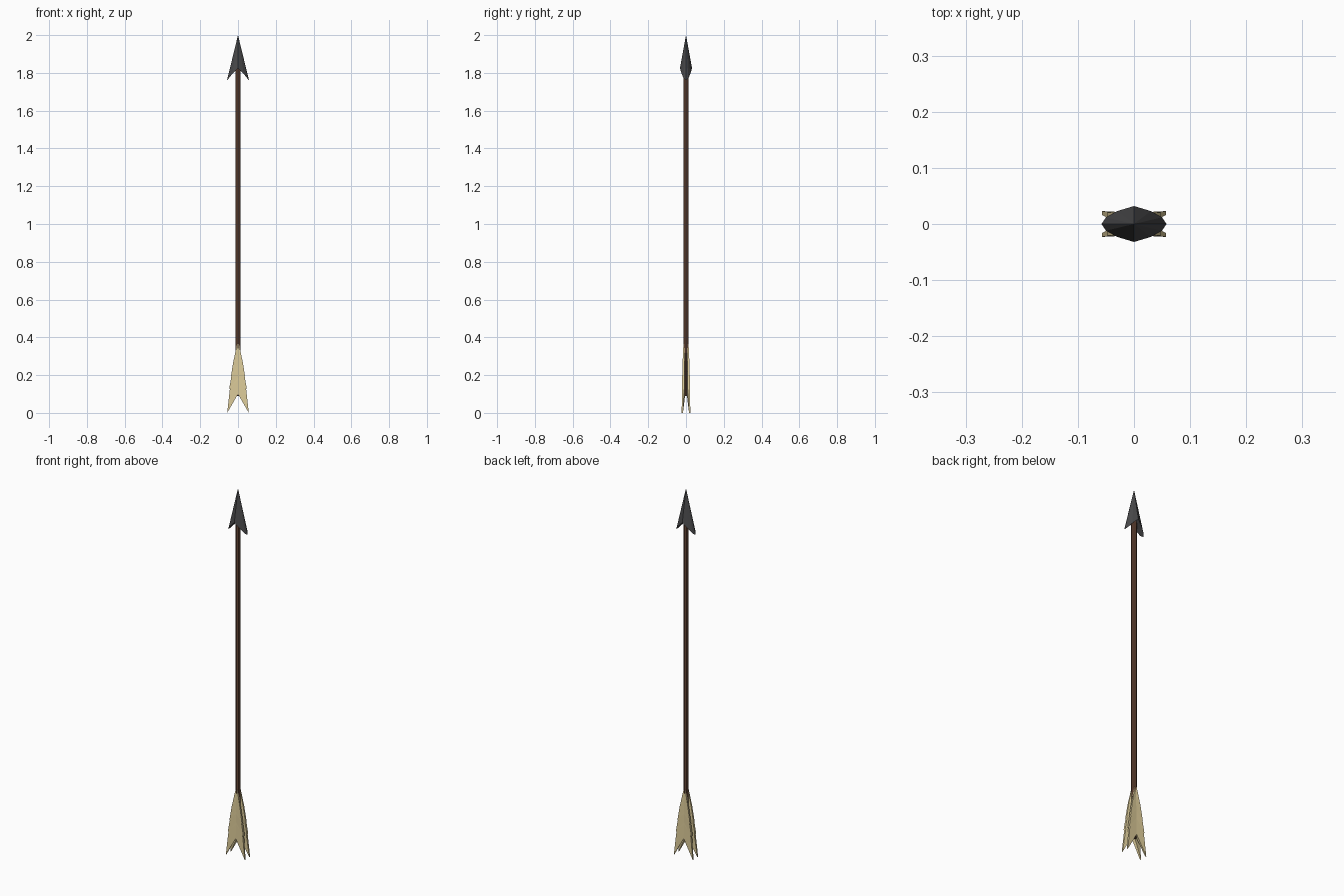
import bpy, bmesh

if "Cube" in bpy.data.objects:
    bpy.data.objects.remove(bpy.data.objects["Cube"])


def material(name, rgb):
    m = bpy.data.materials.new(name)
    m.diffuse_color = (*rgb, 1)
    m.use_nodes = True
    m.node_tree.nodes["Principled BSDF"].inputs["Base Color"].default_value = m.diffuse_color
    return m


def finish(name, bm, mat):
    bmesh.ops.remove_doubles(bm, verts=bm.verts, dist=0.0002)
    bmesh.ops.recalc_face_normals(bm, faces=bm.faces)
    me = bpy.data.meshes.new(name)
    bm.to_mesh(me)
    bm.free()
    me.materials.append(mat)
    ob = bpy.data.objects.new(name, me)
    bpy.context.collection.objects.link(ob)
    return ob


iron = material("iron", (0.065, 0.065, 0.068))
wood = material("wood", (0.13, 0.06, 0.035))
feather = material("feather", (0.72, 0.60, 0.32))

# Shaft: eight-sided rod
bpy.ops.mesh.primitive_cylinder_add(vertices=8, radius=0.0135, depth=1.76, location=(0, 0, 0.97))
shaft = bpy.context.object
shaft.name = "shaft"
shaft.data.materials.append(wood)

# Arrowhead: faceted blade with swept barbs, closed underneath
bm = bmesh.new()
chain = [(0, 0.032, 1.825), (0.03, 0.023, 1.795), (0.05, 0.012, 1.77), (0.058, 0, 1.762)]
for sx in (-1, 1):
    tip = bm.verts.new((0, 0, 2.0))
    front = [bm.verts.new((sx * x, -y, z)) for x, y, z in chain]
    back = [bm.verts.new((sx * x, y, z)) for x, y, z in chain[:-1]] + [front[-1]]
    for a, b, c, d in zip(front, front[1:], back, back[1:]):
        bm.faces.new((tip, a, b))
        bm.faces.new((tip, c, d))
        bm.faces.new((a, b, d, c) if b is not d else (a, b, c))
finish("arrowhead", bm, iron)

# Fletching: four swept vanes with stepped edges, lofted ring by ring
# rows: centre z, edge z, edge x, outer y, inner y
rows = [
    (0.370, 0.360, 0.006, 0.014, 0.008),
    (0.310, 0.270, 0.025, 0.018, 0.009),
    (0.250, 0.190, 0.038, 0.020, 0.009),
    (0.235, 0.200, 0.034, 0.020, 0.008),
    (0.190, 0.125, 0.047, 0.021, 0.009),
    (0.175, 0.135, 0.042, 0.021, 0.009),
    (0.100, 0.000, 0.057, 0.023, 0.016),
]
bm = bmesh.new()
for sx in (-1, 1):
    for sy in (-1, 1):
        rings = []
        for zc, ze, w, yo, yi in rows:
            pts = [(0, yo - 0.003, zc), (w, yo, ze), (w, yi, ze), (0.006, 0.004, zc)]
            rings.append([bm.verts.new((sx * x, sy * y, z)) for x, y, z in pts])
        for r, s in zip(rings, rings[1:]):
            for i in range(3):
                bm.faces.new((r[i], r[i + 1], s[i + 1], s[i]))
        bm.faces.new(rings[0])
        bm.faces.new(rings[-1])
finish("fletching", bm, feather)
